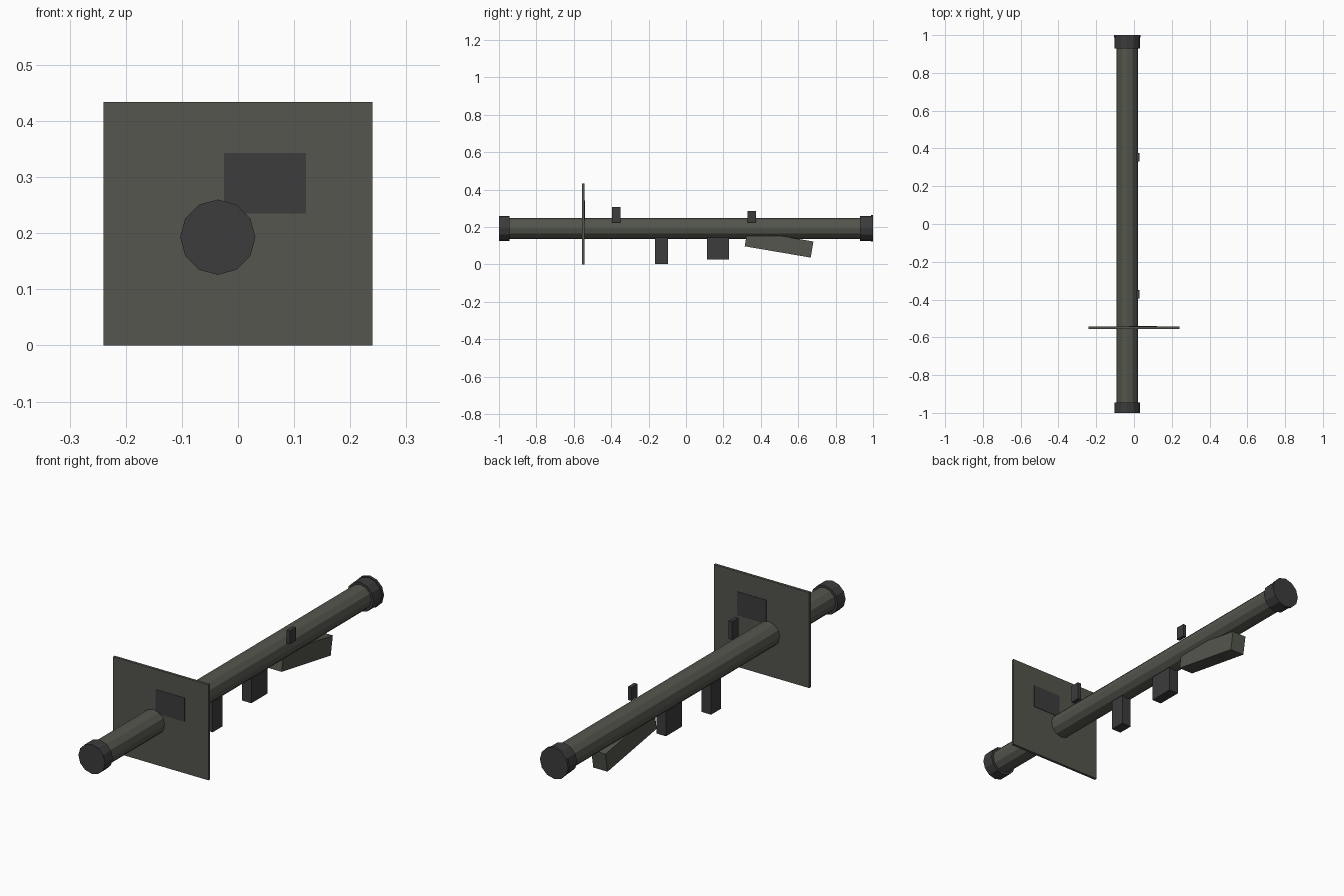
import bpy, math

if "Cube" in bpy.data.objects:
    bpy.data.objects.remove(bpy.data.objects["Cube"])

def material(name, color):
    m = bpy.data.materials.new(name)
    m.diffuse_color = (*color, 1)
    m.use_nodes = True
    m.node_tree.nodes["Principled BSDF"].inputs["Base Color"].default_value = m.diffuse_color
    return m

olive = material("dull olive", (0.087, 0.092, 0.074))
dark = material("dark grey", (0.045, 0.045, 0.045))

TUBE_X, TUBE_Z = -0.036, 0.193

def finish(name, mat):
    ob = bpy.context.object
    ob.name = name
    ob.data.materials.append(mat)
    return ob

def box(name, mat, x, y, z, tilt=0):
    """Box from (min, max) ranges, tilted about x."""
    bpy.ops.mesh.primitive_cube_add(
        size=1, location=[sum(r) / 2 for r in (x, y, z)])
    ob = finish(name, mat)
    ob.scale = [r[1] - r[0] for r in (x, y, z)]
    ob.rotation_euler.x = math.radians(tilt)
    return ob

def drum(name, mat, radius, y0, y1):
    """Twelve-sided cylinder along y on the tube axis."""
    bpy.ops.mesh.primitive_cylinder_add(
        vertices=12, radius=radius, depth=y1 - y0,
        location=(TUBE_X, (y0 + y1) / 2, TUBE_Z),
        rotation=(math.pi / 2, 0, 0))
    return finish(name, mat)

def centred(width):
    return (TUBE_X - width / 2, TUBE_X + width / 2)

# Launch tube and end caps
drum("tube", olive, 0.056, -0.98, 0.98)
drum("front_cap", dark, 0.067, -1.0, -0.944)
drum("rear_cap", dark, 0.067, 0.93, 0.99)
drum("rear_rim", dark, 0.071, 0.988, 1.0)

# Shield with a viewing window showing on both sides
box("shield", olive, (-0.24, 0.24), (-0.555, -0.543), (0, 0.434))
box("shield_window", dark, (-0.025, 0.121), (-0.557, -0.541), (0.235, 0.343))

# Sights on the right of the tube
box("front_sight", dark, (0.013, 0.03), (-0.395, -0.35), (0.225, 0.308))
box("rear_sight", dark, (0.013, 0.03), (0.33, 0.375), (0.225, 0.285))

# Grips under the tube
box("front_grip", dark, centred(0.048), (-0.165, -0.095), (0.002, 0.16))
box("rear_grip", dark, centred(0.048), (0.113, 0.23), (0.028, 0.16))

# Shoulder stock, sloping down to the rear
box("stock", olive, centred(0.072), (0.3185, 0.6765), (0.0665, 0.1535), -9.7)
